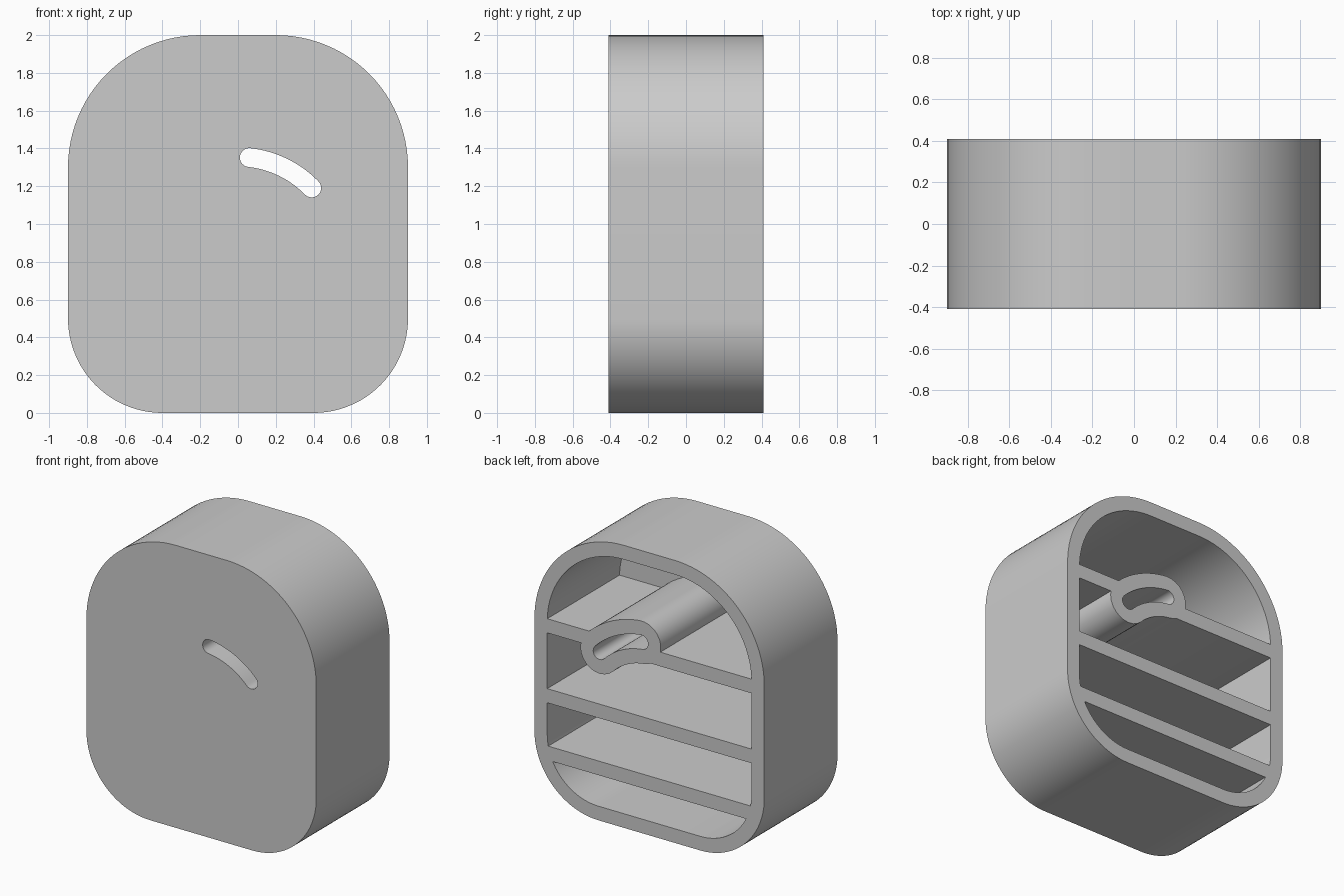
import bpy, bmesh
from math import cos, sin, radians

cube = bpy.data.objects.get("Cube")
if cube:
    bpy.data.objects.remove(cube, do_unlink=True)

DEPTH = 0.41      # half depth
WALL = 0.1
PLATE = 0.012     # thin front plate

grey = bpy.data.materials.new("plain grey")
grey.use_nodes = True
grey.diffuse_color = (0.6, 0.6, 0.6, 1)
grey.node_tree.nodes["Principled BSDF"].inputs["Base Color"].default_value = (0.6, 0.6, 0.6, 1)


def arc(cx, cz, r, start, end, steps):
    angles = [radians(start + (end - start) * i / steps) for i in range(steps + 1)]
    return [(cx + r * cos(a), cz + r * sin(a)) for a in angles]


def prism(name, outline, y0, y1):
    """Extrude an x-z outline from y0 to y1."""
    bm = bmesh.new()
    face = bm.faces.new([bm.verts.new((x, y0, z)) for x, z in outline])
    grown = bmesh.ops.extrude_face_region(bm, geom=[face])["geom"]
    moved = [v for v in grown if isinstance(v, bmesh.types.BMVert)]
    bmesh.ops.translate(bm, verts=moved, vec=(0, y1 - y0, 0))
    bmesh.ops.recalc_face_normals(bm, faces=bm.faces)
    mesh = bpy.data.meshes.new(name)
    bm.to_mesh(mesh)
    bm.free()
    mesh.materials.append(grey)
    obj = bpy.data.objects.new(name, mesh)
    bpy.context.collection.objects.link(obj)
    return obj


def subtract(target, cutter):
    """Cut one solid from another and discard the cutter."""
    mod = target.modifiers.new("cut", "BOOLEAN")
    mod.operation = "DIFFERENCE"
    mod.solver = "EXACT"
    mod.object = cutter
    bpy.context.view_layer.objects.active = target
    bpy.ops.object.modifier_apply(modifier=mod.name)
    bpy.data.objects.remove(cutter, do_unlink=True)


def body_outline(inset):
    """Rounded body with large top and smaller bottom corners."""
    top, low = 0.7 - inset, 0.5 - inset
    return (arc(0.2, 1.3, top, 0, 90, 24) + arc(-0.2, 1.3, top, 90, 180, 24)
            + arc(-0.4, 0.5, low, 180, 270, 24) + arc(0.4, 0.5, low, 270, 360, 24))


def slot_outline(half_width):
    """Curved slot with round ends."""
    cx, cz, r, a, b = 0, 0.81, 0.545, 44.3, 83.7
    (ax, az), (bx, bz) = arc(cx, cz, r, a, b, 1)
    return (arc(cx, cz, r + half_width, a, b, 16)
            + arc(bx, bz, half_width, b, b + 180, 12)[1:]
            + arc(cx, cz, r - half_width, b, a, 16)[1:]
            + arc(ax, az, half_width, a + 180, a + 360, 12)[1:-1])


# Hollow space, leaving material for the shelves and the tube
cavity = prism("cavity", body_outline(WALL), PLATE - DEPTH, DEPTH + 0.1)
for z in (1.27, 0.775, 0.37):
    h = WALL / 2
    shelf = [(-1, z - h), (1, z - h), (1, z + h), (-1, z + h)]
    subtract(cavity, prism("shelf_space", shelf, -1, 1))
subtract(cavity, prism("tube_space", slot_outline(0.15), -1.1, 1.1))

# Housing with open back, shelves, tube and through slot
housing = prism("shelved_housing", body_outline(0), -DEPTH, DEPTH)
subtract(housing, cavity)
subtract(housing, prism("slot_space", slot_outline(0.05), -1, 1))

bpy.ops.object.select_all(action="DESELECT")
housing.select_set(True)
bpy.context.view_layer.objects.active = housing
bpy.ops.object.shade_smooth_by_angle(angle=radians(30))
